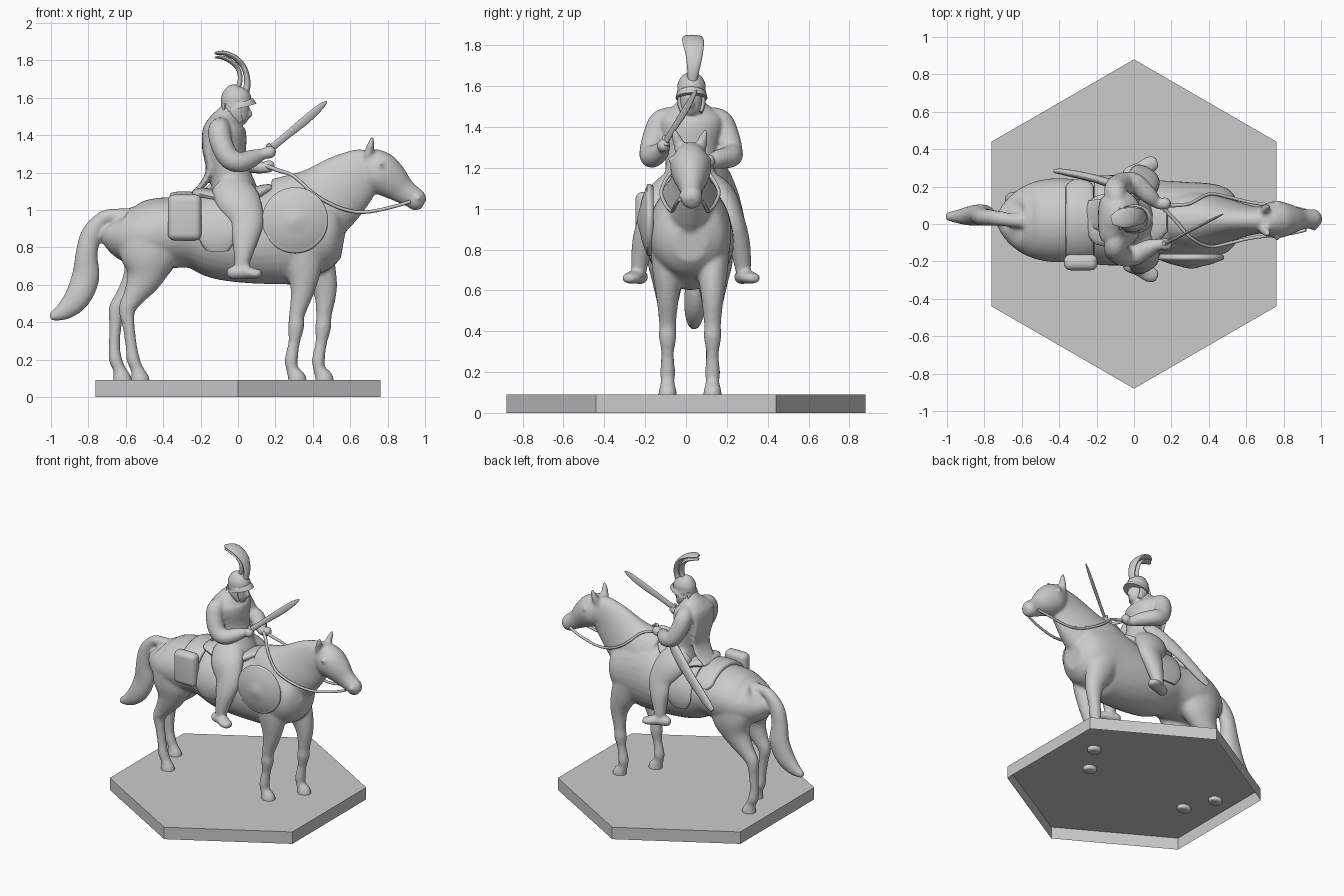
import bpy, bmesh, math
from mathutils import Vector

X, Y, Z = Vector((1, 0, 0)), Vector((0, 1, 0)), Vector((0, 0, 1))
CY = 0.02  # centre line of horse and rider


def catmull(p, steps):
    out = []
    for i in range(len(p) - 1):
        a, b, c, d = p[max(i - 1, 0)], p[i], p[i + 1], p[min(i + 2, len(p) - 1)]
        for k in range(steps):
            t = k / steps
            out.append([0.5 * (2 * q + (r - o) * t + (2 * o - 5 * q + 4 * r - s) * t * t
                        + (3 * q - o - 3 * r + s) * t ** 3) for o, q, r, s in zip(a, b, c, d)])
    return out + [list(p[-1])]


def loft(bm, pts, side=Y, steps=4, n=20, p=1.0):
    """Skin elliptical sections (x, y, z, half width along side, half depth)."""
    pts = catmull([q if len(q) == 5 else (*q, q[3]) for q in pts], steps)
    cs = [Vector(q[:3]) for q in pts]
    rings = []
    for i, q in enumerate(pts):
        t = (cs[min(i + 1, len(cs) - 1)] - cs[max(i - 1, 0)]).normalized()
        s = (side - t * side.dot(t)).normalized()
        m = t.cross(s)
        ring = []
        for k in range(n):
            u, v = math.cos(math.tau * k / n), math.sin(math.tau * k / n)
            u, v = math.copysign(abs(u) ** p, u), math.copysign(abs(v) ** p, v)
            ring.append(bm.verts.new(cs[i] + s * u * max(q[3], .003) + m * v * max(q[4], .003)))
        rings.append(ring)
    for r0, r1 in zip(rings, rings[1:]):
        for k in range(n):
            bm.faces.new((r0[k], r0[(k + 1) % n], r1[(k + 1) % n], r1[k]))
    bm.faces.new(rings[0])
    bm.faces.new(rings[-1])


def finish(name, bm, voxel=0, smooth=0, flat=False):
    if not flat:
        bmesh.ops.recalc_face_normals(bm, faces=bm.faces)
    me = bpy.data.meshes.new(name)
    bm.to_mesh(me)
    bm.free()
    ob = bpy.data.objects.new(name, me)
    bpy.context.collection.objects.link(ob)
    if not flat:
        for f in me.polygons:
            f.use_smooth = True
        me.set_sharp_from_angle(angle=math.radians(50))
    if voxel:
        r = ob.modifiers.new("merge", 'REMESH')
        r.mode, r.voxel_size, r.use_smooth_shade = 'VOXEL', voxel, True
        s = ob.modifiers.new("soften", 'SMOOTH')
        s.factor, s.iterations = 0.5, smooth
    return ob


def single(name, pts, **kw):
    bm = bmesh.new()
    loft(bm, pts, **kw)
    return finish(name, bm)


# hexagonal base: a hollow tray, open underneath
bm = bmesh.new()
lo, hi = [[bm.verts.new((.88 * math.cos(a), .88 * math.sin(a), z))
           for a in (math.radians(30 + 60 * k) for k in range(6))] for z in (0, .09)]
bm.faces.new(hi)
for k in range(6):
    bm.faces.new((lo[k], lo[(k + 1) % 6], hi[(k + 1) % 6], hi[k]))
finish("hex_base", bm, flat=True)

# horse: barrel, neck, head, ears, tail
bm = bmesh.new()
BODY = [(-.67, .93, .06, .07), (-.64, .90, .14, .125), (-.55, .87, .20, .165), (-.42, .875, .225, .19),
        (-.25, .88, .215, .19), (-.1, .855, .22, .225), (.1, .845, .215, .24), (.28, .87, .205, .27),
        (.42, .86, .195, .23), (.51, .84, .16, .17), (.565, .83, .08, .09)]
loft(bm, [(x, CY, z, a, b) for x, z, a, b in BODY], n=32)
NECK = [(.22, .95, .15, .22), (.34, .98, .16, .22), (.46, 1.045, .125, .2), (.59, 1.15, .085, .165),
        (.675, 1.215, .07, .125), (.72, 1.24, .06, .09)]
loft(bm, [(x, CY, z, a, b) for x, z, a, b in NECK], n=28)
HEAD = [(.65, 1.275, .05, .05), (.70, 1.245, .08, .095), (.76, 1.2, .1, .112), (.82, 1.155, .085, .098),
        (.88, 1.105, .06, .072), (.93, 1.072, .052, .06), (.965, 1.047, .052, .056), (.993, 1.03, .03, .032)]
loft(bm, [(x, CY + .02 * (x - .6), z, a, b) for x, z, a, b in HEAD], n=28)
for s in (-1, 1):
    loft(bm, [(.69, CY + s * .045, 1.28, .028, .025), (.705, CY + s * .06, 1.33, .027, .022),
              (.715, CY + s * .072, 1.37, .016, .014), (.718, CY + s * .075, 1.395, .006)])
loft(bm, [(-.58, .02, .96, .05), (-.65, .02, .97, .038), (-.72, .03, .955, .04), (-.785, .035, .87, .045, .055),
          (-.81, .04, .76, .05, .06), (-.815, .05, .64, .055, .075), (-.86, .045, .53, .055, .07),
          (-.93, .04, .46, .04, .05), (-1.005, .04, .425, .02)])

# horse legs, with hooves sunk just through the top of the base
FORE = [(.33, .87, .09, .13), (.35, .70, .075, .1), (.345, .57, .056, .065), (.315, .44, .042, .042),
        (.31, .37, .043, .043), (.3, .29, .031, .031), (.285, .2, .037, .035), (.29, .15, .034, .033),
        (.315, .1, .045, .05), (.318, .06, .045, .05)]
HIND = [(-.46, .9, .1, .17), (-.48, .75, .1, .155), (-.50, .64, .075, .1), (-.555, .54, .052, .06),
        (-.593, .47, .042, .046), (-.585, .38, .034, .033), (-.57, .27, .032, .031), (-.56, .2, .037, .036),
        (-.54, .15, .034, .034), (-.525, .1, .045, .05), (-.52, .06, .045, .052)]
for prof, dx, z0, dz in ((FORE, .145, .9, .4), (HIND, -.095, .75, .5)):
    for y, d in ((-.09, 0), (.13, dx)):
        loft(bm, [(x + d * min(1, max(0, (z0 - z) / dz)), y, z, a, b) for x, z, a, b in prof])
# eyes and nostrils
for s in (-1, 1):
    for x, w, z, r in ((.765, .09, 1.24, .018), (.965, .045, 1.065, .015)):
        loft(bm, [(x, CY + s * (w - r), z, r), (x, CY + s * w, z, r), (x, CY + s * (w + r), z, r * .5)], side=X)
finish("horse", bm, .011, 6)


# cloths draped over the back
def drape(name, x, zc, a, b, t0, t1, half, thick):
    pts = [(x, CY + a * math.sin(math.radians(t)), zc + b * math.cos(math.radians(t)),
            half * (.6 if k in (0, 24) else .85 if k in (1, 23) else 1), thick)
           for k, t in ((k, t0 + (t1 - t0) * k / 24) for k in range(25))]
    return single(name, pts, side=X, steps=2, p=.7)


drape("saddle_cloth", -.11, .86, .225, .225, -110, 110, .1, .016)
drape("blanket_strap", -.29, .88, .222, .197, -80, 65, .075, .022)
single("saddle", [(-.24, CY, 1.08, .09, .02), (-.2, CY, 1.085, .13, .035), (-.08, CY, 1.06, .15, .045),
                  (.06, CY, 1.07, .14, .04), (.13, CY, 1.1, .11, .035), (.18, CY, 1.12, .06, .02)])

# soft saddlebag on the right flank
bm = bmesh.new()
bmesh.ops.create_cube(bm, size=1)
bmesh.ops.scale(bm, vec=(.18, .085, .245), verts=bm.verts)
bmesh.ops.translate(bm, vec=(-.285, -.205, .96), verts=bm.verts)
bmesh.ops.bevel(bm, geom=bm.edges[:], offset=.036, segments=5, affect='EDGES', profile=.5)
finish("saddlebag", bm)

# round shield with rim and low boss
SHIELD = [(-.16, .165), (-.175, .176), (-.19, .174), (-.195, .158), (-.198, .152), (-.214, .11),
          (-.225, .065), (-.233, .035), (-.238, .01)]
single("shield", [(.305, y, .945, r) for y, r in SHIELD], side=X, steps=2, n=48)

# rider: torso, neck and face
bm = bmesh.new()
TORSO = [(.0, .98, .16, .12), (-.015, 1.08, .15, .125), (-.045, 1.2, .125, .108), (-.07, 1.3, .135, .115),
         (-.07, 1.4, .155, .115), (-.07, 1.455, .145, .1), (-.055, 1.505, .08, .065), (-.03, 1.54, .045, .05)]
loft(bm, [(x, CY + .005, z, a, b) for x, z, a, b in TORSO], n=28)
loft(bm, [(-.005, .025, 1.46, .03, .042), (-.005, .025, 1.485, .05, .06), (-.008, .025, 1.56, .06, .07)])
loft(bm, [(.05, .025, 1.54, .01), (.068, .025, 1.512, .013), (.05, .025, 1.495, .01)])
# arms, hands and legs
for s, hand in ((-1, (.155, -.11, 1.31)), (1, (.15, .11, 1.235))):
    c = CY + .005
    hx, hy, hz = hand
    loft(bm, [(-.09, c + s * .09, 1.45, .05), (-.1, c + s * .145, 1.425, .06), (-.09, c + s * .175, 1.36, .06),
              (-.05, c + s * .195, 1.28, .058), (.01, c + s * .19, 1.255, .055),
              (.08, (c + s * .17 + hy) / 2, 1.27 * .5 + hz * .5 - .012, .046), (hx - .02, hy, hz - .01, .03),
              (hx + .02, hy, hz, .034), (hx + .045, hy, hz + .005, .018)], side=Vector((.3, .2, 1)))
    loft(bm, [(-.04, c + s * .07, 1.12, .11, .08), (.0, c + s * .15, 1.05, .12, .075),
              (.045, c + s * .2, .95, .095, .06), (.04, c + s * .23, .86, .075, .054),
              (.03, c + s * .245, .78, .055, .048), (.02, c + s * .255, .7, .038, .038),
              (.02, c + s * .255, .65, .03)], side=X)
    loft(bm, [(-.055, c + s * .235, .665, .02), (-.03, c + s * .245, .665, .036, .034),
              (.03, c + s * .265, .668, .04, .036), (.09, c + s * .295, .66, .045, .028),
              (.125, c + s * .31, .66, .025, .018)])
# cloak lying close on the back
loft(bm, [(-.1, .025, 1.5, .09, .025), (-.16, .025, 1.44, .12, .025), (-.17, .03, 1.33, .11, .022),
          (-.15, .035, 1.22, .1, .022), (-.185, .05, 1.14, .09, .018), (-.25, .06, 1.075, .07, .015)])
finish("rider", bm, .009, 5)

# helmet, crest plumes, neck and cheek guards
HELM = [(.003, 1.542, .078, .1), (.0, 1.552, .076, .094), (-.008, 1.572, .07, .083), (-.01, 1.61, .068, .078),
        (-.01, 1.645, .051, .058), (-.008, 1.662, .028, .03), (-.006, 1.668, .006, .006)]
single("helmet", [(x, .027, z, a, b) for x, z, a, b in HELM], n=32)
single("neck_guard", [(-.07, .027, 1.57, .055, .014), (-.078, .027, 1.52, .06, .014), (-.092, .027, 1.475, .065, .01)])
for s in (-1, 1):
    single("cheek_guard", [(-.015, .027 + s * .058, 1.56, .035, .012), (-.01, .027 + s * .056, 1.51, .03, .012),
                           (.01, .027 + s * .042, 1.47, .018, .01)], side=X)
single("outer_plume", [(.035, .03, 1.61, .02, .022), (.05, .036, 1.68, .03, .017), (.035, .04, 1.755, .042, .015),
                       (-.01, .036, 1.81, .052, .015), (-.07, .03, 1.838, .05, .013), (-.12, .02, 1.838, .025, .008)])
single("inner_plume", [(.0, .03, 1.65, .02, .014), (.012, .036, 1.7, .028, .013), (.0, .04, 1.755, .036, .012),
                       (-.04, .036, 1.795, .04, .012), (-.085, .03, 1.815, .035, .01), (-.12, .02, 1.815, .015, .006)])

# sword and scabbard
single("sword_blade", [(.18, -.098, 1.332, .02, .008), (.25, -.062, 1.39, .02, .008), (.36, -.005, 1.48, .024, .008),
                       (.44, .035, 1.55, .018, .006), (.475, .053, 1.58, .004, .003)], side=Z)
single("sword_grip", [(.1, -.135, 1.265, .02), (.12, -.125, 1.285, .014), (.175, -.1, 1.328, .014)], side=Z)
single("sword_guard", [(.158, -.104, 1.352, .012), (.175, -.1, 1.328, .015), (.195, -.096, 1.304, .012)], side=Y)
single("scabbard", [(.02, .15, 1.22, .03, .018), (-.06, .19, 1.15, .05, .025), (-.2, .24, 1.04, .042, .022),
                    (-.36, .275, .905, .034, .018), (-.42, .283, .855, .018, .012)], side=Z)

# reins, running back along the neck to the left hand
for s in (-1, 1):
    single("rein", [(.92, CY + s * .052, 1.045, .009), (.84, CY + s * .07, 1.02, .009),
                    (.7, CY + s * .085, .99, .009), (.6, CY + s * .1, .995, .009),
                    (.5, CY + s * .125, 1.03, .009), (.4, CY + s * .14, 1.09, .009),
                    (.3, CY + s * .09, 1.18, .009), (.22, CY + s * .04 + .04, 1.21, .011),
                    (.14, .1, 1.24, .011)], side=Z, n=10)
